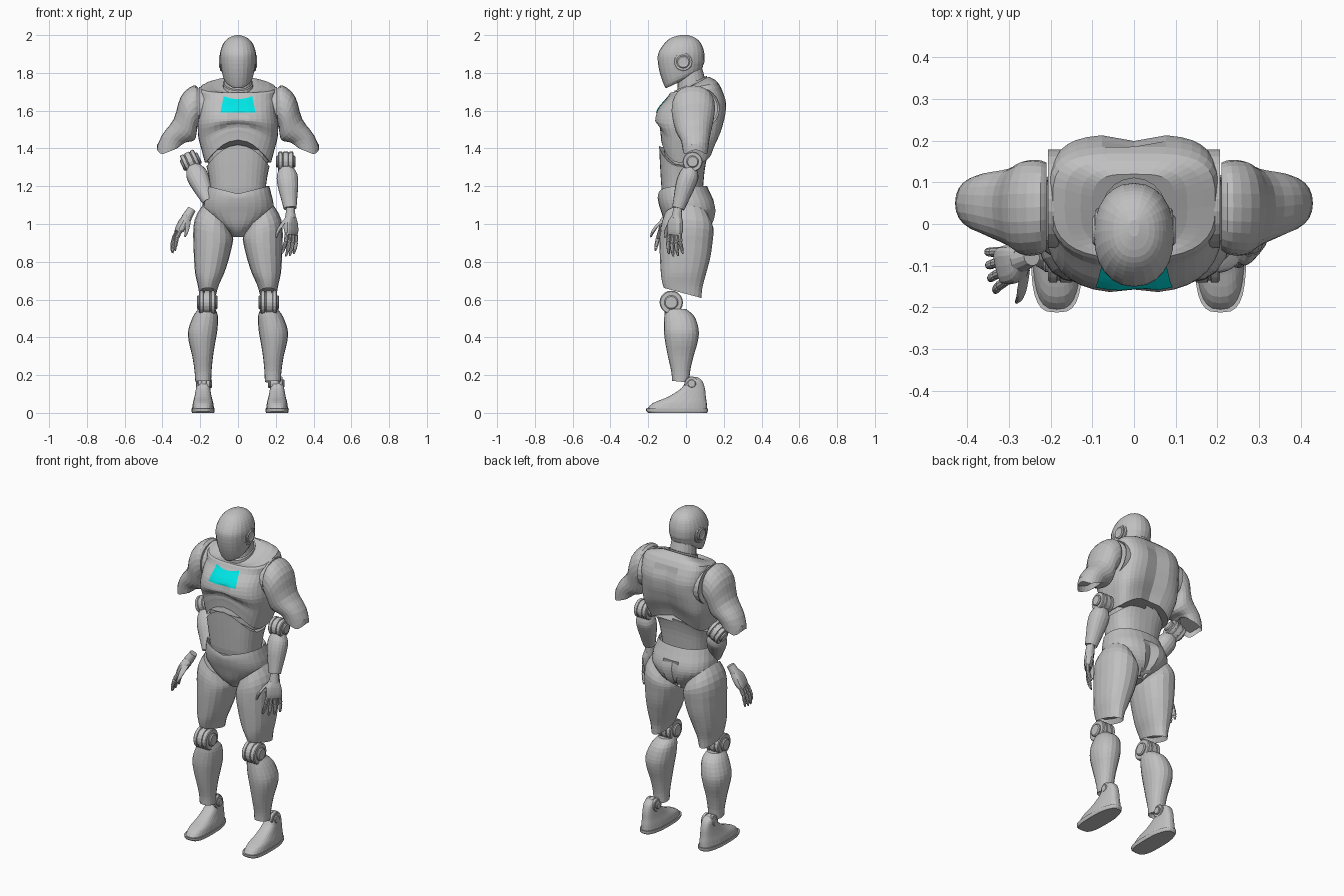
import bpy, bmesh
from math import sin, cos, pi, radians
from mathutils import Vector, Euler, Quaternion

cube = bpy.data.objects.get("Cube")
if cube:
    bpy.data.objects.remove(cube, do_unlink=True)


def material(name, colour):
    mat = bpy.data.materials.new(name)
    mat.use_nodes = True
    mat.diffuse_color = colour
    mat.node_tree.nodes["Principled BSDF"].inputs["Base Color"].default_value = colour
    return mat


GREY = material("shell grey", (.53, .53, .53, 1))
CYAN = material("cyan", (0, .8, .8, 1))


def finish(name, bm, mat=GREY):
    mesh = bpy.data.meshes.new(name)
    bm.to_mesh(mesh)
    bm.free()
    mesh.materials.append(mat)
    obj = bpy.data.objects.new(name, mesh)
    bpy.context.collection.objects.link(obj)
    return obj


def band(z, half, front, back, tilt=0, x=0):
    """Cross-section given by its half width and its front and back y."""
    return (x, (front + back) / 2, z, half, (back - front) / 2, tilt)


def smooth_rings(rings, steps):
    """Catmull-Rom interpolation between the key cross-sections."""
    rows = [tuple(r) + (0,) * (7 - len(r)) for r in rings]
    if steps == 1:
        return rows
    ends = [rows[0]] + rows + [rows[-1]]
    out = []
    for a, b, c, d in zip(ends, ends[1:], ends[2:], ends[3:]):
        for k in range(steps):
            t = k / steps
            out.append([q + t / 2 * (r - p + t * (2 * p - 5 * q + 4 * r - s
                        + t * (3 * (q - r) + s - p)))
                        for p, q, r, s in zip(a, b, c, d)])
    return out + [rows[-1]]


def loft(name, rings, sides=20, power=2, side=1, steps=3, warp=None, hollow=0, back_power=None):
    """Skin over cross-sections (x, y, z, rx, ry, tilt about x, turn about y)."""
    bm = bmesh.new()
    loops = []
    for x, y, z, rx, ry, tilt, turn in smooth_rings(rings, steps):
        rot = Euler((radians(tilt), radians(turn), 0)).to_matrix()
        loop = []
        for i in range(sides):
            a = 2 * pi * i / sides - pi / 2
            c, s = cos(a), sin(a)
            e = 2 / (back_power if back_power and s > 0 else power)
            p = Vector((rx * abs(c) ** e * (1 if c > 0 else -1),
                        ry * abs(s) ** e * (1 if s > 0 else -1), 0))
            p = rot @ p + Vector((x, y, z))
            if warp:
                p = warp(p)
            p.x *= side
            loop.append(bm.verts.new(p))
        loops.append(loop)
    for low, high in zip(loops, loops[1:]):
        for i in range(sides):
            j = (i + 1) % sides
            bm.faces.new((low[i], low[j], high[j], high[i]))
    bm.faces.new(loops[0])
    cap = bm.faces.new(loops[-1])
    bmesh.ops.recalc_face_normals(bm, faces=bm.faces)
    if hollow:
        bmesh.ops.inset_region(bm, faces=[cap], thickness=.01)
        inward = cap.normal * -hollow
        for v in cap.verts:
            v.co += inward
    return finish(name, bm)


HINGE = [(-1, .5), (-.9, .6), (-.78, .6), (-.78, .92), (-.7, 1), (-.4, 1), (-.36, .92), (-.28, .92),
         (-.24, 1)]


def hinge(name, place, radius, half, turn=90):
    """Grooved joint drum lying along x."""
    axis = Vector((sin(radians(turn)), 0, cos(radians(turn))))
    profile = HINGE + [(-t, r) for t, r in reversed(HINGE)]
    rings = []
    for t, r in profile:
        p = Vector(place) + axis * t * half
        rings.append((*p, r * radius, r * radius, 0, turn))
    return loft(name, rings, steps=1)


def aim(obj, place, direction, roll=0):
    obj.location = place
    obj.rotation_mode = 'QUATERNION'
    swing = Vector((0, 0, -1)).rotation_difference(Vector(direction))
    obj.rotation_quaternion = swing @ Quaternion((0, 0, 1), radians(roll))


# Head and neck
loft("head", [band(1.74, .045, -.11, -.01, 25), band(1.772, .075, -.123, .08, 22),
              band(1.82, .088, -.14, .095, 12), band(1.87, .095, -.15, .098),
              band(1.91, .094, -.144, .096), band(1.955, .078, -.115, .08),
              band(1.985, .05, -.08, .05), band(2, .012, -.03, .01)], 24, 2.2)
loft("neck", [band(1.66, .08, -.06, .11, 15), band(1.72, .075, -.05, .11, 20),
              band(1.80, .07, -.05, .09, 20)])
for z, grow in ((1.705, .006), (1.735, 0)):
    loft("neck_collar", [band(z - .01, .08 + grow, -.07 - grow, .12, 25),
                         band(z + .01, .08 + grow, -.07 - grow, .12, 25)], steps=1)


def arch(p):
    return max(0, 1 - (p.x / .17) ** 2) * (.12 if p.y < 0 else .07)


def chest_shape(p):
    """Arched lower edge, breast shelf, breastbone valley and spine groove."""
    fade = min(1, max(0, (1.56 - p.z) / .2))
    if p.y > 0 and abs(p.x) < .03 and p.z < 1.7:
        p.y -= .015
    if p.y < 0 and abs(p.x) < .01 and 1.48 < p.z < 1.6:
        p.y += .008
    p.z += arch(p) * fade
    return p


def belly_shape(p):
    """Arched upper edge that follows the chest."""
    p.z += arch(p) * min(1, max(0, (p.z - 1.19) / .1))
    return p


# Torso
chest = loft("chest", [band(1.325, .175, -.132, .14), band(1.4, .195, -.137, .165),
                       band(1.46, .21, -.14, .185), band(1.53, .213, -.165, .2),
                       band(1.6, .205, -.152, .212), band(1.66, .203, -.105, .21),
                       band(1.722, .195, -.085, .172, 12), band(1.735, .1, -.065, .13, 27)],
             36, 2.7, warp=chest_shape, back_power=3.6)
loft("rib_core", [band(1.25, .145, -.115, .085), band(1.32, .16, -.118, .12),
                  band(1.42, .17, -.11, .14)], 28, 2.6, warp=chest_shape)
loft("abdomen", [band(1.13, .14, -.12, .08), band(1.19, .147, -.13, .09),
                 band(1.25, .157, -.138, .1), band(1.3, .167, -.143, .118)],
     32, 2.6, warp=belly_shape)


def waist_dip(p):
    if p.z > 1.12 and p.y < 0:
        p.z -= .04 * max(0, 1 - abs(p.x) / .16) * (p.z - 1.12) / .08
    if p.y > .08 and abs(p.x) < .02 and p.z < 1.12:
        p.y -= .02
    return p


loft("pelvis", [band(.93, .03, -.05, .06), band(.96, .055, -.085, .1), band(1, .12, -.11, .14),
                band(1.06, .18, -.13, .158), band(1.11, .187, -.145, .152),
                band(1.16, .176, -.15, .13), band(1.2, .166, -.146, .112)], 28, 2.3,
     warp=waist_dip, hollow=.02)

# Chest panel wrapped onto the chest
bm = bmesh.new()
bmesh.ops.create_grid(bm, x_segments=16, y_segments=8, size=1)
for v in bm.verts:
    u, h = v.co.x, (v.co.y + 1) / 2
    v.co = (u * (.092 - .017 * h), -.5, 1.588 + .087 * h - .016 * h * (1 - u * u))
bmesh.ops.reverse_faces(bm, faces=[f for f in bm.faces if f.normal.y > 0])
panel = finish("chest_panel", bm, CYAN)
wrap = panel.modifiers.new("wrap", 'SHRINKWRAP')
wrap.target = chest
wrap.wrap_method = 'PROJECT'
wrap.wrap_mode = 'ABOVE_SURFACE'
wrap.use_project_y = True
wrap.offset = .004


def heel_taper(centre):
    def shape(p):
        p.x = centre + (p.x - centre) * (1 - 1.8 * max(0, p.y))
        return p
    return shape


def elbow_fork(p):
    """Notch the open elbow end so that it leaves two prongs."""
    p.z += .035 * max(0, 1 - ((p.y - .05) / .055) ** 2) * max(0, min(1, (1.44 - p.z) / .06))
    return p


# Limbs that exist on both sides
for side, word in ((1, "left_"), (-1, "right_")):
    # Ear disc
    for r, out in ((.052, .094), (.036, .1)):
        loft(word + "ear_disc", [(.07, -.015, 1.86, r, r, 0, 90), (out - .005, -.015, 1.86, r, r, 0, 90),
                                 (out, -.015, 1.86, r - .006, r - .006, 0, 90)],
             24, side=side, steps=1, hollow=.004)
    # Shoulder and upper arm, open at the elbow
    loft(word + "shoulder_socket", [(.17, .06, 1.612, .112, .118, 0, 90),
                                    (.206, .06, 1.612, .112, .118, 0, 90)],
         24, side=side, steps=1, hollow=.01)
    loft(word + "upper_arm", [(.21, .042, 1.62, .1, .105, 0, 90), (.228, .04, 1.62, .113, .113, 0, 95),
                              (.26, .038, 1.585, .1, .113, 0, 115), (.285, .04, 1.5, .078, .095, 0, 135),
                              (.34, .048, 1.445, .068, .076, 0, 162), (.36, .05, 1.385, .074, .066, 0, 202)],
         24, 2.2, side=side, warp=elbow_fork, hollow=.03)
    # Thigh, sloping up to the outer hip
    loft(word + "thigh", [(.12, 0, 1.04, .09, .115, 0, -40), (.13, .005, .98, .108, .14, 0, -22),
                          (.132, 0, .9, .104, .14), (.14, -.005, .82, .093, .133),
                          (.15, -.013, .74, .077, .12), (.157, -.02, .68, .057, .108, -8),
                          (.16, -.018, .635, .046, .103, -15)], 20, 2.2, side=side, hollow=.03)
    # Knee and shin
    hinge(word + "knee", (side * .163, -.078, .585), .062, .055)
    loft(word + "shin", [(.165, -.055, .55, .045, .055), (.172, -.035, .51, .066, .08),
                         (.186, -.025, .44, .077, .092), (.19, -.024, .38, .071, .087),
                         (.187, -.028, .3, .055, .068), (.185, -.028, .22, .045, .05),
                         (.184, -.028, .165, .042, .046, -6)], 20, 2.2, side=side, hollow=.02)
    # Ankle and foot
    mid = .207 if side > 0 else .185
    hinge(word + "ankle", (side * (mid - .005), .03, .155), .038, .043)
    loft(word + "sole", [band(0, .058, -.2, .11, 0, mid), band(.008, .061, -.21, .116, 0, mid),
                         band(.022, .062, -.212, .117, 0, mid)],
         28, 3.2, side, 1, heel_taper(mid))
    loft(word + "foot", [band(.02, .058, -.206, .112, 0, mid), band(.052, .054, -.175, .11, 0, mid),
                         band(.085, .046, -.095, .105, 0, mid), band(.13, .039, -.025, .1, 0, mid),
                         band(.17, .035, 0, .085, 0, mid), band(.19, .02, .015, .06, 0, mid)],
         28, 2.8, side, 3, heel_taper(mid))


def forearm(word, elbow, wrist, turn):
    hinge(word + "elbow", elbow, .053, .052, turn)
    arm = loft(word + "forearm", [(0, 0, -.03, .034, .034), (0, .003, -.075, .055, .052),
                                  (0, 0, -.13, .055, .052), (0, 0, -.2, .044, .042),
                                  (0, 0, -.26, .034, .033)], 18, 2.2, hollow=.012)
    aim(arm, elbow, Vector(wrist) - Vector(elbow))


def hand(word, wrist, direction, roll, curl):
    """Palm, four fingers and a thumb, pointing down before being aimed."""
    parts = [loft(word + "wrist", [(0, 0, .01, .022, .022), (0, 0, -.045, .027, .03)], 14),
             loft(word + "palm", [(0, 0, -.035, .022, .028), (0, -.003, -.07, .026, .044),
                                  (0, 0, -.11, .023, .047), (0, 0, -.135, .016, .042)], 16, 3)]
    for i in range(4):
        y = (i - 1.5) * .024
        length = .125 - .012 * abs(i - 1.3)
        rings = []
        for t, r in ((0, .011), (.35, .012), (.42, .009), (.48, .0115), (.75, .0105), (.8, .008),
                     (.86, .009), (1, .004)):
            rings.append((curl * t * t, y * (1 + .35 * t), -.125 - length * t, r, r))
        parts.append(loft(word + "finger", rings, 10, steps=1))
    parts.append(loft(word + "thumb", [(curl * .3, -.03, -.05, .014, .014, 40),
                                       (curl * .5, -.06, -.085, .015, .015, 40),
                                       (curl * .8, -.08, -.12, .011, .011, 25),
                                       (curl, -.088, -.15, .005, .005, 15)], 10))
    for part in parts:
        aim(part, wrist, direction, roll)


# Detached forearms and hands, posed differently on each side
forearm("left_", (.253, .035, 1.33), (.277, -.045, 1.07), 90)
forearm("right_", (-.25, .05, 1.33), (-.15, -.07, 1.11), 65)
hand("left_", (.277, -.045, 1.075), (.01, -.03, -.25), -40, -.03)
hand("right_", (-.25, -.08, 1.07), (-.12, -.04, -.2), 12, .03)
